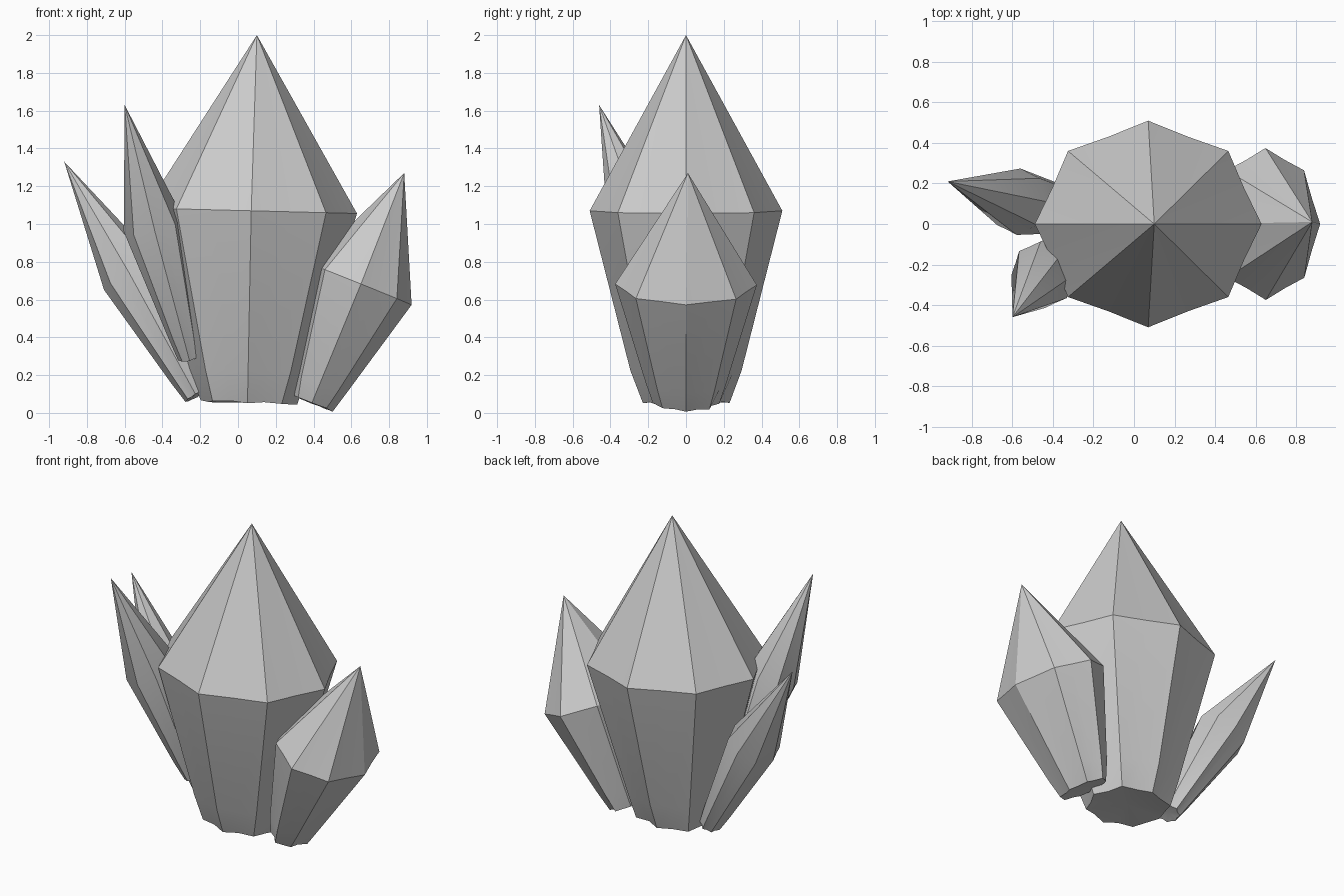
import bpy
import bmesh
import random
from math import cos, sin, pi, radians
from mathutils import Vector

random.seed(4)
SIDES = 8

cube = bpy.data.objects.get("Cube")
if cube:
    bpy.data.objects.remove(cube, do_unlink=True)


def crystal(name, base, mid, tip, base_size, mid_size):
    """Faceted shard: ragged foot, wide shoulder and pointed tip."""
    base, mid, tip = Vector(base), Vector(mid), Vector(tip)
    axis = (tip - base).normalized()
    v = Vector((0, 1, 0))
    v = (v - axis * v.dot(axis)).normalized()
    u = v.cross(axis)
    bm = bmesh.new()

    def ring(centre, size, groove, ragged=0.0):
        verts = []
        for i in range(SIDES * 2):
            a = pi * i / SIDES
            # Points between corners sit on, or just inside, the facet
            r = groove if i % 2 else 1.0
            r *= 1 - ragged * random.random()
            lift = axis * ragged * size[0] * random.random() * 0.5
            offset = u * cos(a) * size[0] * r + v * sin(a) * size[1] * r
            verts.append(bm.verts.new(centre + offset + lift))
        return verts

    def blend(t):
        return [a + (b - a) * t for a, b in zip(base_size, mid_size)]

    rings = [ring(base, base_size, 0.9, 0.1),
             ring(base.lerp(mid, 0.17), blend(0.17), 0.93),
             ring(mid, mid_size, 0.915)]
    apex = bm.verts.new(tip)
    foot = bm.verts.new(base + axis * base_size[0] * 0.1)
    count = SIDES * 2
    for i in range(count):
        j = (i + 1) % count
        for low, high in zip(rings, rings[1:]):
            bm.faces.new((low[i], low[j], high[j], high[i]))
        bm.faces.new((rings[-1][i], rings[-1][j], apex))
        bm.faces.new((rings[0][j], rings[0][i], foot))
    bmesh.ops.recalc_face_normals(bm, faces=bm.faces)

    mesh = bpy.data.meshes.new(name)
    bm.to_mesh(mesh)
    bm.free()
    obj = bpy.data.objects.new(name, mesh)
    bpy.context.collection.objects.link(obj)
    bpy.ops.object.select_all(action='DESELECT')
    obj.select_set(True)
    bpy.context.view_layer.objects.active = obj
    bpy.ops.object.shade_smooth_by_angle(angle=radians(32))
    return obj


# Large central shard
crystal("main_crystal", (0.05, 0, 0.05), (0.07, 0, 1.07), (0.1, 0, 2),
        (0.27, 0.25), (0.56, 0.51))
# Stout shard leaning towards +x
crystal("left_crystal", (0.39, 0, 0.05), (0.65, 0, 0.68), (0.88, 0.01, 1.27),
        (0.12, 0.18), (0.29, 0.375))
# Slim shards leaning towards -x
crystal("right_rear_crystal", (-0.22, 0.05, 0.09), (-0.57, 0.11, 0.73),
        (-0.92, 0.21, 1.33), (0.07, 0.09), (0.16, 0.165))
crystal("right_front_crystal", (-0.26, -0.09, 0.29), (-0.45, -0.25, 1.0),
        (-0.6, -0.46, 1.63), (0.06, 0.07), (0.16, 0.17))
